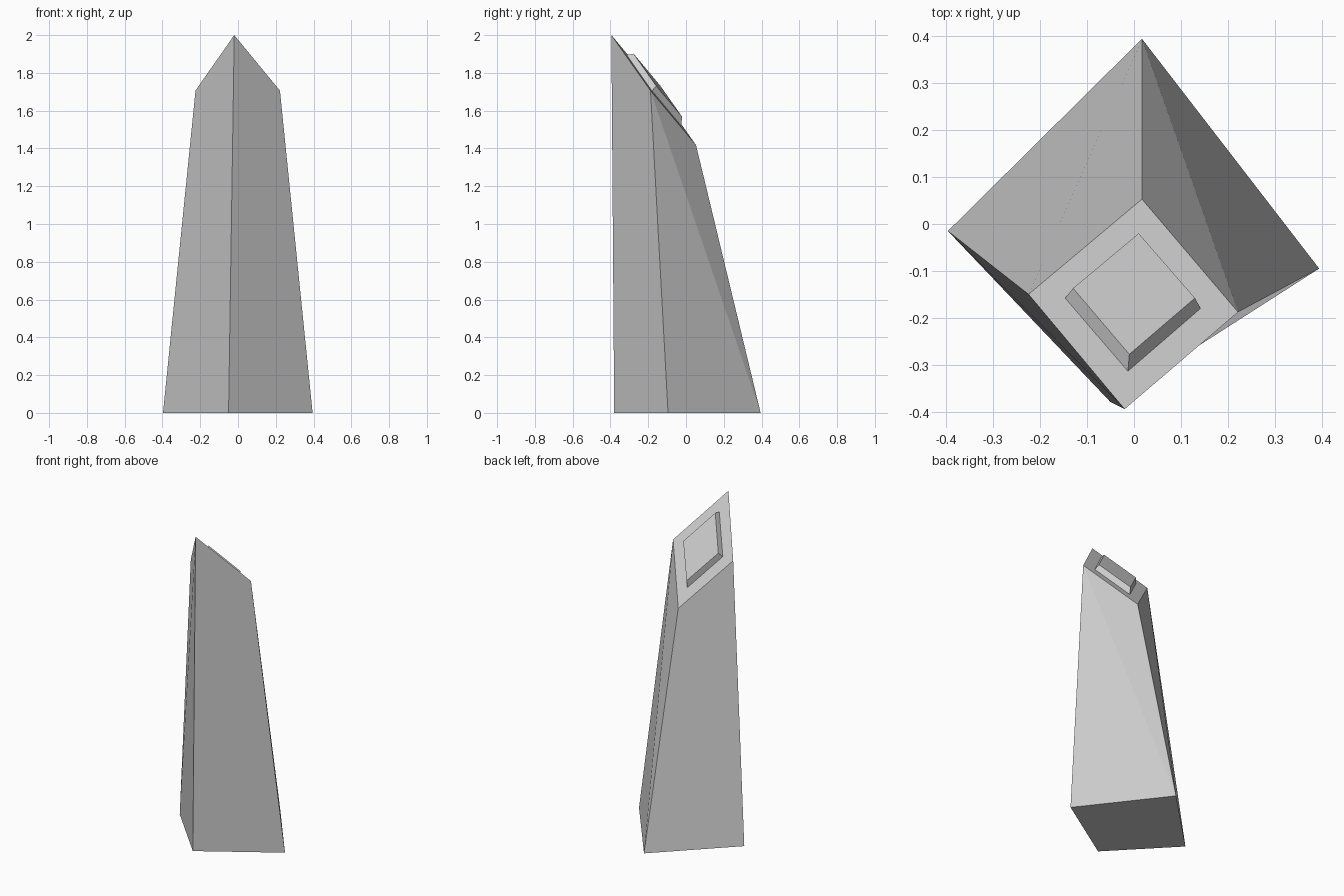
import bpy, bmesh

if "Cube" in bpy.data.objects:
    bpy.data.objects.remove(bpy.data.objects["Cube"])


def slope(x, y, lift=0.0):
    # Point on the slanted top plane, optionally raised above it
    return (x, y, 2.0 - 0.11 * (x + 0.02) - 1.29 * (y + 0.395) + lift)


# Corner order in every ring: front, right, back, left
foot = [(-0.05, -0.38, 0), (0.395, -0.095, 0), (0.017, 0.395, 0), (-0.397, -0.015, 0)]
crown = [slope(*p) for p in ((-0.02, -0.395), (0.222, -0.188), (0.017, 0.053), (-0.225, -0.15))]
panel_base = [slope(*p) for p in ((-0.013, -0.314), (0.142, -0.18), (0.009, -0.026), (-0.147, -0.158))]
panel_top = [slope(x, y, 0.054) for x, y in ((-0.01, -0.278), (0.13, -0.158), (0.01, -0.02), (-0.13, -0.137))]

bm = bmesh.new()
rings = [[bm.verts.new(p) for p in ring] for ring in (foot, crown, panel_base, panel_top)]
bm.faces.new(rings[0][::-1])
bm.faces.new(rings[-1])

# Loft the shaft, the slanted rim and the raised panel
for k, (low, high) in enumerate(zip(rings, rings[1:])):
    for i in range(4):
        j = (i + 1) % 4
        if k == 0 and i == 1:
            # The twisted back right side is folded along its diagonal
            bm.faces.new((low[i], low[j], high[i]))
            bm.faces.new((low[j], high[j], high[i]))
        else:
            bm.faces.new((low[i], low[j], high[j], high[i]))

bmesh.ops.recalc_face_normals(bm, faces=bm.faces[:])
mesh = bpy.data.meshes.new("slanted_pillar")
bm.to_mesh(mesh)
bm.free()
pillar = bpy.data.objects.new("slanted_pillar", mesh)
bpy.context.collection.objects.link(pillar)
